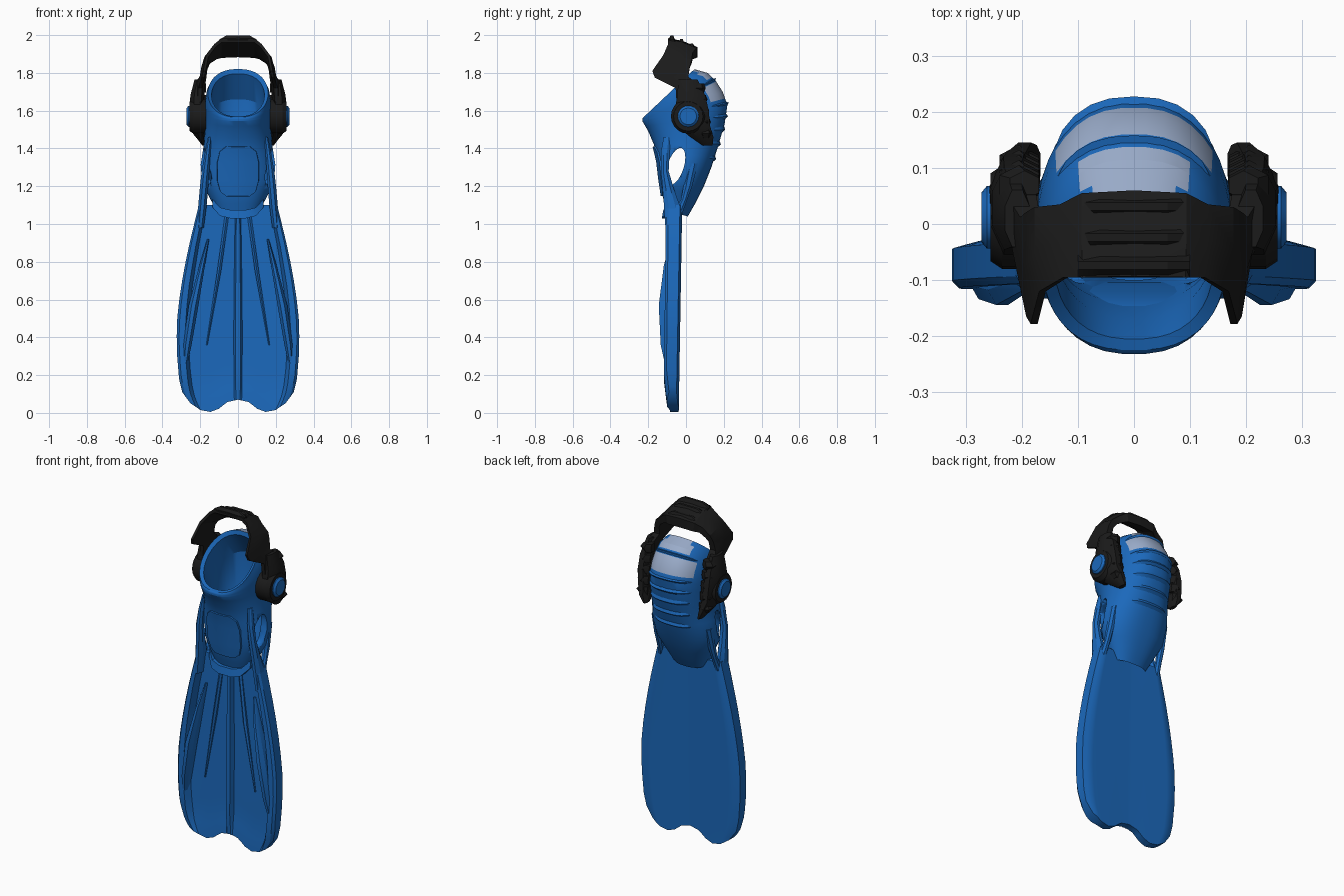
import bpy, bmesh, math
from mathutils import Vector, Matrix

if "Cube" in bpy.data.objects:
    bpy.data.objects.remove(bpy.data.objects["Cube"])


def material(name, rgb):
    m = bpy.data.materials.new(name)
    m.diffuse_color = (*rgb, 1)
    m.use_nodes = True
    m.node_tree.nodes["Principled BSDF"].inputs["Base Color"].default_value = m.diffuse_color
    return m


BLUE = material("fin blue", (0.011, 0.14, 0.5))
BLACK = material("rubber black", (0.011, 0.011, 0.011))
GREY = material("sole grey", (0.33, 0.42, 0.60))


def finish(name, bm, mats, angle=25):
    bmesh.ops.recalc_face_normals(bm, faces=bm.faces)
    me = bpy.data.meshes.new(name)
    bm.to_mesh(me)
    bm.free()
    for m in mats:
        me.materials.append(m)
    ob = bpy.data.objects.new(name, me)
    bpy.context.collection.objects.link(ob)
    bpy.ops.object.select_all(action='DESELECT')
    ob.select_set(True)
    bpy.context.view_layer.objects.active = ob
    bpy.ops.object.shade_smooth_by_angle(angle=math.radians(angle))
    return ob


def loft(name, rings, mats, closed=False, rule=None):
    """Skin a list of equal rings; cap the ends unless the loft closes on itself."""
    bm = bmesh.new()
    vs = [[bm.verts.new(p) for p in r] for r in rings]
    n = len(vs[0])
    for k in range(len(vs) if closed else len(vs) - 1):
        a, b = vs[k], vs[(k + 1) % len(vs)]
        for i in range(n):
            j = (i + 1) % n
            f = bm.faces.new((a[i], a[j], b[j], b[i]))
            if rule:
                f.material_index = rule(k, f.calc_center_median())
    if not closed:
        for r in (vs[0], vs[-1]):
            if n % 2:
                bm.faces.new(r)
            else:
                for i in range(n // 2 - 1):
                    bm.faces.new((r[i], r[i + 1], r[n - 2 - i], r[n - 1 - i]))
    return finish(name, bm, mats)


def bar(name, path, mat, side=1, n=8):
    """Upright bar: path of (x, y, z, half width x, half width y)."""
    rings = [[(side * (x + wx * math.cos(a)), y + wy * math.sin(a), z)
              for a in [(i + 0.5) * math.tau / n for i in range(n)]]
             for x, y, z, wx, wy in path]
    return loft(name, rings, [mat])


def disc(name, steps, mat, side):
    """Round knob facing sideways: steps of (x, radius)."""
    return loft(name, [[(side * x, .012 + r * math.cos(i * math.tau / 20),
                         1.57 + r * math.sin(i * math.tau / 20)) for i in range(20)]
                       for x, r in steps], [mat])


def lerp(table, t):
    for (a, va), (b, vb) in zip(table, table[1:]):
        if t <= b:
            return va + (vb - va) * max(0, (t - a)) / (b - a)
    return table[-1][1]


# Blade: rows of a cross-section with rails, folds and a centre spine
WIDTH = [(0, .24), (.05, .27), (.1, .293), (.18, .312), (.35, .326), (.5, .322),
         (.65, .305), (.85, .268), (1.0, .232), (1.1, .207)]
TIP = [(0, .07), (.2, .058), (.4, .022), (.6, .005), (.8, .015), (.93, .05), (1, .11)]
FRONT = [(0, -.098), (.04, -.098), (.07, -.072), (.8, -.078), (.86, -.118),
         (.96, -.118), (1, -.105)]
BACK = [(0, -.042), (.86, -.038), (1, -.05)]
half = [.04, .07, .2, .3, .4, .5, .6, .7, .8, .86, .93, .96, 1]
cols = [-s for s in reversed(half)] + [0] + half
rows = []
for t in [0, .03, .07, .12, .2, .3, .4, .5, .6, .7, .8, .9, 1]:
    pts = []
    for s in cols:
        z0 = lerp(TIP, abs(s))
        z = z0 + (1.1 - z0) * t
        pts.append((s * lerp(WIDTH, z), s, z))
    slim = min(1, .75 + t * 2)
    tip = .02 * max(0, 1 - t / .12)     # thicker web at the very tip
    front = [(x, -.045 + (lerp(FRONT, abs(s)) + .045 - tip * (.07 <= abs(s) <= .8)) * slim
              + .012 * t, z) for x, s, z in pts]
    back = [(x, lerp(BACK, abs(s)) + .018 * t, z) for x, s, z in reversed(pts)]
    rows.append(front + back)
loft("blade", rows, [BLUE])

# Foot pocket: tilted rings as (front y, front z, back y, back z, half width)
OUTER = [(-.10, 1.07, .01, 1.04, .105), (-.125, 1.15, .05, 1.11, .145),
         (-.138, 1.23, .095, 1.2, .19), (-.15, 1.33, .135, 1.3, .198),
         (-.17, 1.42, .17, 1.41, .182), (-.20, 1.49, .205, 1.53, .176),
         (-.232, 1.545, .22, 1.63, .175), (-.232, 1.55, .195, 1.70, .175),
         (-.232, 1.555, .16, 1.755, .173), (-.23, 1.56, .115, 1.80, .168),
         (-.225, 1.565, .045, 1.82, .16)]
INNER = [(-.205, 1.57, .04, 1.795, .14), (-.17, 1.49, .13, 1.66, .145),
         (-.14, 1.38, .13, 1.42, .155), (-.12, 1.25, .07, 1.23, .155),
         (-.10, 1.12, .02, 1.09, .09)]


def ring_point(r, a):
    fy, fz, by, bz, w = r
    c, s = math.cos(a), math.sin(a)
    return Vector((w * math.copysign(abs(s) ** .82, s),
                   (fy + by) / 2 + c * (by - fy) / 2, (fz + bz) / 2 + c * (bz - fz) / 2))


def outer_ring(u):
    k = max(0, min(int(u), len(OUTER) - 2))
    return [p + (q - p) * (u - k) for p, q in zip(OUTER[k], OUTER[k + 1])]


def surf(u, a, off=0.0):
    """Point on the pocket's outside, moved off along its normal."""
    e = .05
    p = ring_point(outer_ring(u), a)
    n = (ring_point(outer_ring(u), a - e) - ring_point(outer_ring(u), a + e)).cross(
        ring_point(outer_ring(u + e), a) - ring_point(outer_ring(u - e), a)).normalized()
    if n.dot(p - Vector((0, -.02, min(p.z, 1.6)))) < 0:
        n.negate()
    return p + n * off


def pocket_colour(k, c):
    top_patch = k in (17, 18, 19) and abs(c.x) < (.075 if k == 19 else .1) and c.y > .03
    crescent = k in (13, 14, 15) and abs(c.x) < .14 and c.y > .1
    return 1 if top_patch or crescent else 0


profile = [outer_ring(i / 2) for i in range(21)] + INNER
N = 40
pocket = loft("foot_pocket", [[ring_point(r, (i + .5) * math.tau / N) for i in range(N)]
                              for r in profile], [BLUE, GREY], True, pocket_colour)

# Side windows cut through the pocket
bm = bmesh.new()
bmesh.ops.create_cone(bm, cap_ends=True, segments=20, radius1=1, radius2=1, depth=1,
                      matrix=Matrix.Translation((0, -.055, 1.305))
                      @ Matrix.Rotation(math.radians(-18), 4, 'X')
                      @ Matrix.Diagonal((1, .043, .102, 1)) @ Matrix.Rotation(math.pi / 2, 4, 'Y'))
cutter = finish("window_cutter", bm, [BLUE])
cutter.hide_render = True
mod = pocket.modifiers.new("windows", 'BOOLEAN')
mod.operation, mod.solver, mod.object = 'DIFFERENCE', 'EXACT', cutter
bpy.context.view_layer.objects.active = pocket
bpy.ops.object.modifier_apply(modifier="windows")
bpy.data.objects.remove(cutter)

# Sole treads and the raised tongue on the instep
for i, (u, spread) in enumerate([(3.4, .6), (4.1, .68), (4.75, .75), (5.4, .82), (6.1, .88), (8.2, .85)]):
    angles = [spread * k / 5 for k in range(-5, 6)]
    loft(f"sole_tread_{i + 1}",
         [[surf(u - .2, a, -.006), surf(u + .02, a, .011 * (1 - (a / spread) ** 4)),
           surf(u + .2, a, -.006)] for a in angles], [BLUE])
loft("tongue", [[surf(u, math.pi + d * w, h) for d, h in
                 [(-1, -.01), (-.88, .008), (-.3, .01), (.3, .01), (.88, .008), (1, -.01)]]
                for u, w in [(1, .4), (1.3, .6), (2, .58), (3, .55), (3.6, .5), (3.9, .3)]], [BLUE])

# Toe lip curling round the front of the pocket
loft("toe_lip", [[(x, y + dy, z + dz) for dy, dz in [(-.02, -.022), (.03, -.022), (.03, .022), (-.012, .022)]]
                 for x, y, z in [(-.135, -.06, 1.11), (-.095, -.095, 1.065), (-.04, -.108, 1.052),
                                 (.04, -.108, 1.052), (.095, -.095, 1.065), (.135, -.06, 1.11)]], [BLUE])

# Strap half: (x, front y, front z, back y, back z, normal angle, half thickness)
STRAP = [(.205, -.05, 1.64, .08, 1.68, 0, .026), (.20, -.055, 1.72, .05, 1.75, 0, .026),
         (.185, -.165, 1.775, .012, 1.78, 0, .018), (.178, -.178, 1.81, .02, 1.83, 10, .016),
         (.163, -.12, 1.89, .03, 1.86, 35, .018), (.122, -.095, 1.945, .035, 1.89, 60, .02),
         (.09, -.095, 1.97, .055, 1.905, 82, .026), (0, -.093, 1.973, .06, 1.91, 90, .027)]


def strap_ring(r, side):
    x, fy, fz, by, bz, ang, t = r
    nx, nz = t * math.cos(math.radians(ang)), t * math.sin(math.radians(ang))
    my, mz = (fy + by) / 2, (fz + bz) / 2
    return [(side * (x + nx * .4), fy, fz + nz * .4), (side * (x + nx), my, mz + nz),
            (side * (x + nx), by, bz + nz), (side * (x - nx), by, bz - nz),
            (side * (x - nx), my, mz - nz), (side * (x - nx * .4), fy, fz - nz * .4)]


loft("heel_strap", [strap_ring(r, 1) for r in STRAP]
     + [strap_ring(r, -1) for r in reversed(STRAP[:-1])], [BLACK])
for i, (y, z) in enumerate([(-.075, 1.986), (-.025, 1.966), (.03, 1.942)]):
    loft(f"heel_pad_ridge_{i + 1}",
         [[(x, y - .02, z - .012), (x, y - .006, z + h), (x, y + .008, z + h), (x, y + .02, z - .02)]
          for x, h in [(-.10, -.01), (-.06, .013), (.06, .013), (.10, -.01)]], [BLACK])

for side, tag in ((1, "right"), (-1, "left")):
    # Blade ribs and membrane folds
    bar(f"blade_rib_{tag}", [(.158, -.07, .92, .006, .01), (.19, -.085, .78, .016, .035),
                             (.235, -.098, .57, .028, .05), (.268, -.095, .36, .024, .042),
                             (.287, -.08, .2, .008, .02)], BLUE, side)
    bar(f"membrane_fold_{tag}", [(.06, -.062, 1.04, .012, .012), (.10, -.068, .75, .012, .02),
                                 (.165, -.07, .36, .004, .008)], BLUE, side, 6)
    # Arms joining blade rails to pocket
    bar(f"front_arm_{tag}", [(.20, -.072, .98, .02, .04), (.188, -.075, 1.1, .024, .045),
                             (.18, -.095, 1.19, .024, .032), (.172, -.112, 1.28, .022, .022),
                             (.16, -.11, 1.38, .016, .025), (.15, -.10, 1.46, .01, .02)], BLUE, side)
    bar(f"rear_arm_{tag}", [(.188, -.05, 1.04, .018, .028), (.18, -.01, 1.13, .018, .018),
                            (.178, .01, 1.2, .02, .025), (.175, .035, 1.32, .018, .03)], BLUE, side)
    # Buckle body, ladder teeth and pivot disc
    bar(f"buckle_{tag}", [(.178, .115, 1.415, .012, .028), (.195, .085, 1.46, .03, .065),
                          (.21, .035, 1.52, .044, .10), (.215, .03, 1.6, .046, .098),
                          (.217, .028, 1.68, .038, .08), (.208, .01, 1.765, .024, .055)], BLACK, side)
    for i in range(5):
        z = 1.48 + i * .06
        y = .105 - i * .009
        bar(f"ladder_tooth_{tag}_{i + 1}", [(.195, y, z - .024, .03, .026), (.205, y, z, .04, .036),
                                            (.195, y, z + .024, .03, .026)], BLACK, side, 6)
    disc(f"pivot_housing_{tag}", [(.17, .092), (.235, .092), (.256, .078)], BLACK, side)
    disc(f"pivot_button_{tag}", [(.23, .056), (.262, .056), (.272, .044)], BLUE, side)
